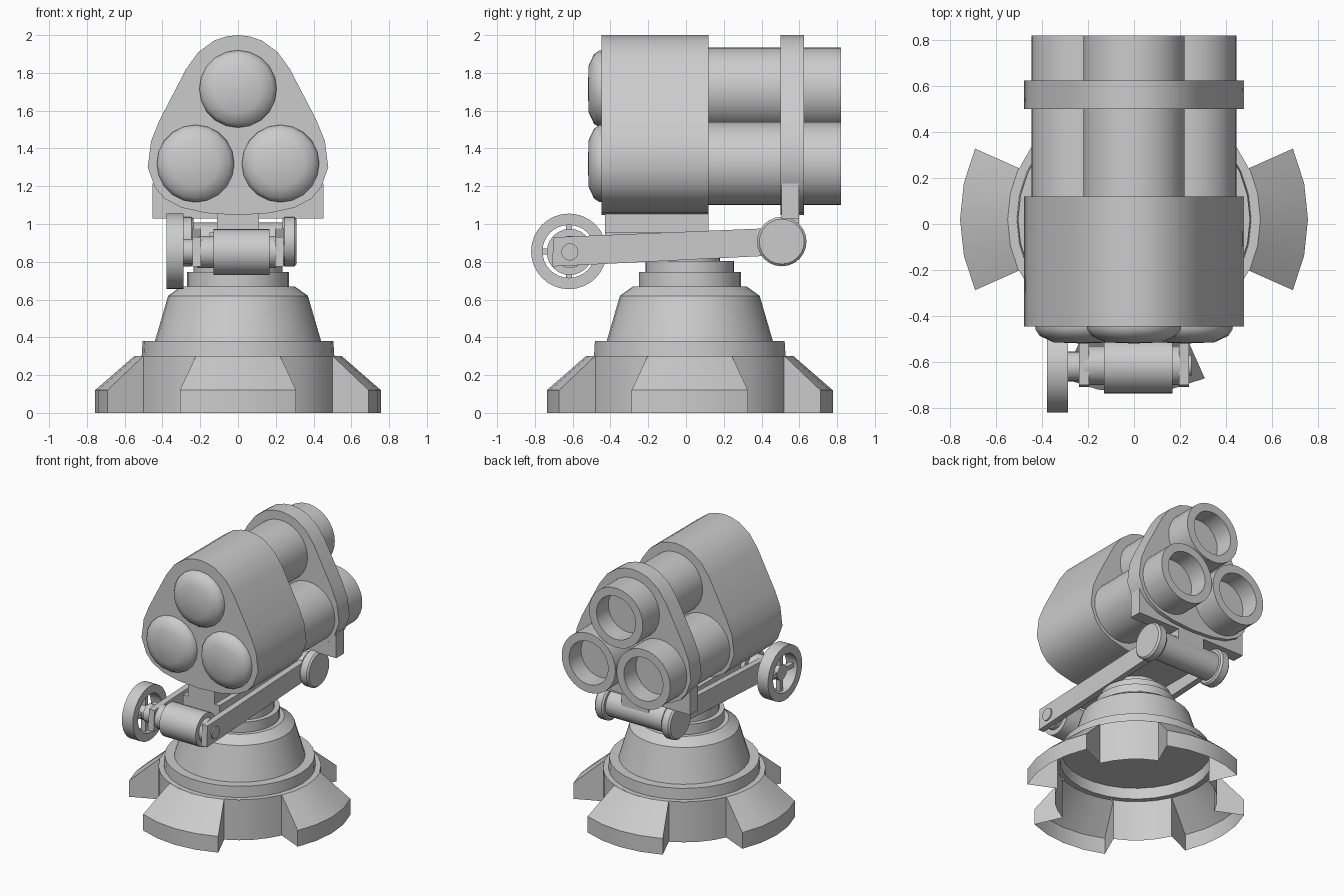
import bpy, bmesh
from math import cos, sin, radians
from mathutils import Vector

if "Cube" in bpy.data.objects:
    bpy.data.objects.remove(bpy.data.objects["Cube"])

AX = {'x': lambda u, v, h: (h, u, v),
      'y': lambda u, v, h: (u, h, v),
      'z': lambda u, v, h: (u, v, h)}


def finish(name, bm):
    bmesh.ops.remove_doubles(bm, verts=bm.verts, dist=1e-5)
    bmesh.ops.recalc_face_normals(bm, faces=bm.faces)
    me = bpy.data.meshes.new(name)
    bm.to_mesh(me)
    bm.free()
    ob = bpy.data.objects.new(name, me)
    bpy.context.collection.objects.link(ob)
    bpy.ops.object.select_all(action='DESELECT')
    ob.select_set(True)
    bpy.context.view_layer.objects.active = ob
    bpy.ops.object.shade_smooth_by_angle(angle=radians(35))
    return ob


def sweep(name, prof, axis='z', c=(0, 0, 0), a0=0, a1=360, n=32, segs=None, ends=False):
    """Turn a (radius, height) profile about an axis; segs = how many edges are swept."""
    bm = bmesh.new()
    rows = []
    for i in range(n + 1):
        a = radians(a0 + (a1 - a0) * i / n)
        rows.append([bm.verts.new(Vector(AX[axis](r * cos(a), r * sin(a), h)) + Vector(c))
                     for r, h in prof])
    m = len(prof)
    for p, q in zip(rows, rows[1:]):
        for j in range(segs or m - 1):
            k = (j + 1) % m
            bm.faces.new((p[j], p[k], q[k], q[j]))
    if ends:
        bm.faces.new(rows[0])
        bm.faces.new(rows[-1][::-1])
    return finish(name, bm)


def prism(name, poly, axis, h0, h1):
    """Extrude a flat outline along an axis."""
    bm = bmesh.new()
    f = bm.faces.new([bm.verts.new(AX[axis](u, v, h0)) for u, v in poly])
    ext = bmesh.ops.extrude_face_region(bm, geom=[f])
    d = Vector(AX[axis](0, 0, h1 - h0))
    for g in ext['geom']:
        if isinstance(g, bmesh.types.BMVert):
            g.co += d
    # keep the starting cap so the solid is closed
    if f.is_valid is False:
        bmesh.ops.holes_fill(bm, edges=bm.edges)
    return finish(name, bm)


def box(name, x0, x1, y0, y1, z0, z1):
    return prism(name, [(x0, y0), (x1, y0), (x1, y1), (x0, y1)], 'z', z0, z1)


def rod(name, r, x0, x1, y, z, b=0.0):
    prof = [(0, x0), (r - b, x0), (r, x0 + b), (r, x1 - b), (r - b, x1), (0, x1)]
    return sweep(name, prof, 'x', (0, y, z), n=24)


# base: thin shell open below, with four hollow wedge feet between wall panels
C = (0, 0.02, 0)
sweep('base_ring', [(0.547, 0.3), (0.51, 0.3), (0.505, 0.38), (0, 0.38)], 'z', C, n=30)
for i in range(4):
    a = i * 90
    sweep(f'base_foot_{i}', [(0.757, 0), (0.757, 0.12), (0.55, 0.3), (0.547, 0.3), (0.547, 0)],
          'z', C, a - 24, a + 24, 4, segs=3, ends=True)
    sweep(f'base_wall_{i}', [(0.547, 0), (0.547, 0.3)], 'z', C, a + 24, a + 66, 4)
sweep('base_dome', [(0.44, 0.38), (0.37, 0.62), (0.3, 0.67), (0.27, 0.67), (0.27, 0.745),
                    (0.235, 0.745), (0.235, 0.805), (0.16, 0.805), (0.16, 0.88), (0, 0.88)], 'z', C)

# rail carrying the housing
box('rail_plate', -0.15, 0.15, -0.43, 0.4, 0.87, 0.955)
box('rail', -0.11, 0.11, -0.43, 0.12, 0.955, 1.06)
box('clamp_bracket', -0.11, 0.11, 0.505, 0.597, 0.93, 1.06)

# side arms between the two rollers
arm = [(-0.71, 0.775), (-0.70, 0.93), (0.5, 0.98), (0.5, 0.835)]
for s, side in ((-1, 'left'), (1, 'right')):
    prism(f'arm_{side}', arm, 'x', s * 0.195, s * 0.24)
    rod(f'rear_roller_end_{side}', 0.131, *sorted((s * 0.235, s * 0.31)), 0.507, 0.907, 0.012)
rod('rear_roller', 0.1, -0.24, 0.24, 0.507, 0.907)
rod('front_roller', 0.122, -0.13, 0.168, -0.615, 0.852)
rod('front_axle', 0.085, -0.215, 0.2, -0.615, 0.852)
rod('axle_bolt', 0.045, 0.2, 0.25, -0.615, 0.852)

# hand wheel on the left
W = (0, -0.62, 0.855)
sweep('wheel_rim', [(0.14, -0.378), (0.2, -0.378), (0.2, -0.288), (0.14, -0.288)], 'x', W, segs=4)
rod('wheel_shaft', 0.065, -0.30, -0.21, W[1], W[2])
rod('wheel_hub', 0.055, -0.355, -0.29, W[1], W[2])
box('wheel_spoke_flat', -0.35, -0.315, W[1] - 0.15, W[1] + 0.15, W[2] - 0.016, W[2] + 0.016)
box('wheel_spoke_upright', -0.35, -0.315, W[1] - 0.016, W[1] + 0.016, W[2] - 0.15, W[2] + 0.15)

# rounded triangular housing and rear clamp
half = [(0.06, 1.993), (0.125, 1.972), (0.21, 1.91), (0.275, 1.82), (0.415, 1.55), (0.46, 1.44),
        (0.478, 1.30), (0.44, 1.195), (0.39, 1.135), (0.30, 1.087), (0.17, 1.058)]
outline = [(0, 2.0)] + half + [(0, 1.047)] + [(-x, z) for x, z in reversed(half)]
prism('housing', outline, 'y', -0.447, 0.12)
prism('rear_clamp', outline, 'y', 0.5, 0.625)
box('clamp_foot', -0.452, 0.452, 0.505, 0.597, 1.03, 1.215)

# three tubes with domed front caps and rear bores
for i, (x, z) in enumerate([(0, 1.715), (-0.225, 1.32), (0.225, 1.32)]):
    sweep(f'tube_{i}', [(0.22, 0.12), (0.22, 0.82), (0.16, 0.82), (0.16, 0.68), (0, 0.68)],
          'y', (x, 0, z))
    sweep(f'front_cap_{i}', [(0.205, -0.447), (0.203, -0.46), (0.185, -0.487), (0.125, -0.515),
                             (0, -0.52)], 'y', (x, 0, z), n=20)
